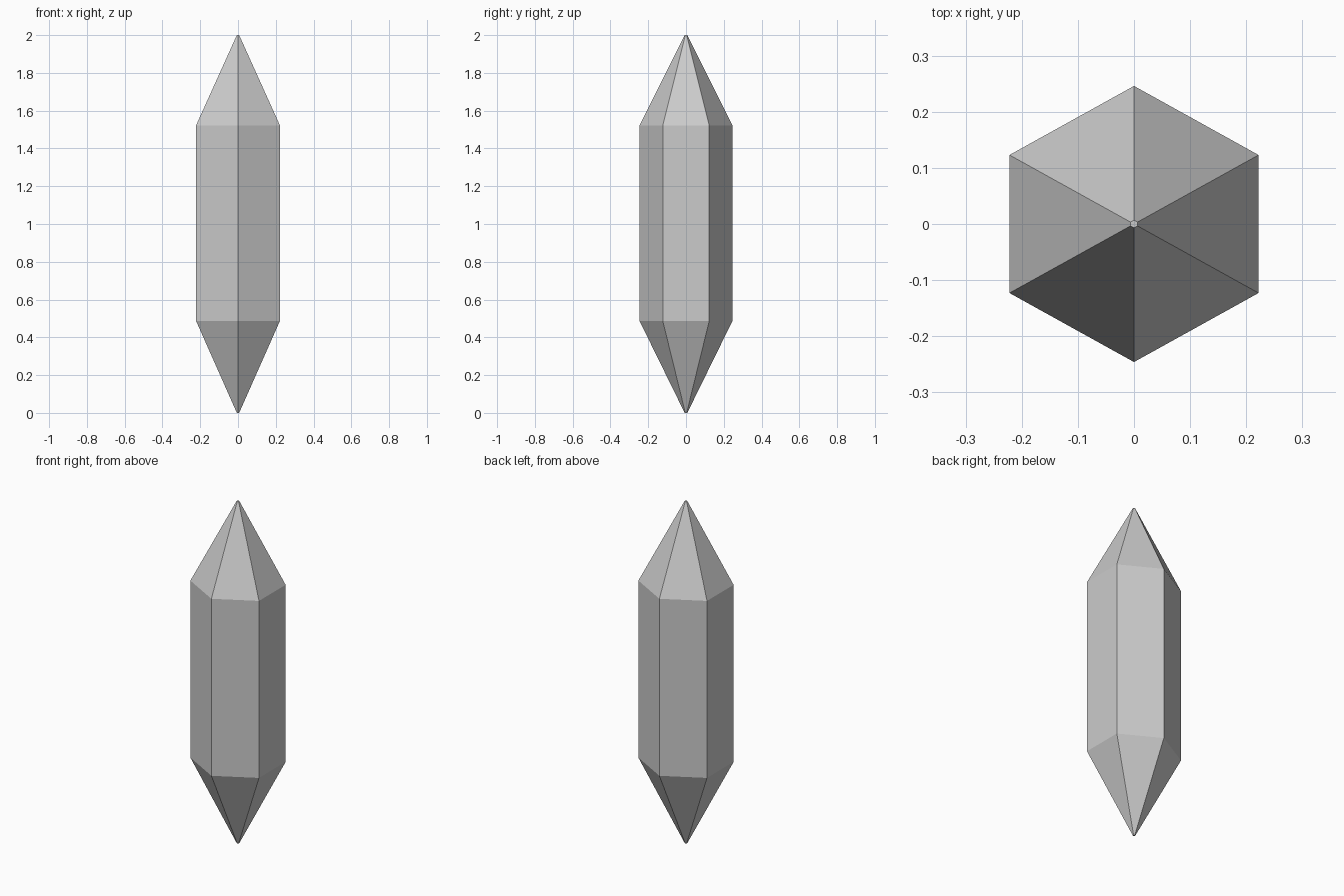
import bpy, bmesh
from math import cos, sin, radians

if "Cube" in bpy.data.objects:
    bpy.data.objects.remove(bpy.data.objects["Cube"])

# Hexagonal cross-section, slightly wider in x than a regular hexagon
HALF_Y = 0.246
HALF_X = 0.222

# (height, scale of section): blunt lower tip, prism, blunt upper tip
PROFILE = [(0.0, 0.028), (0.487, 1.0), (1.522, 1.0), (2.0, 0.028)]


def add_ring(bm, z, scale):
    ring = []
    for i in range(6):
        a = radians(90 + 60 * i)
        x = cos(a) / cos(radians(30)) * HALF_X * scale
        ring.append(bm.verts.new((x, sin(a) * HALF_Y * scale, z)))
    return ring


# Double-pointed crystal
bm = bmesh.new()
rings = [add_ring(bm, z, s) for z, s in PROFILE]
for low, high in zip(rings, rings[1:]):
    for i in range(6):
        j = (i + 1) % 6
        bm.faces.new((low[i], low[j], high[j], high[i]))
bm.faces.new(rings[0][::-1])
bm.faces.new(rings[-1])

mesh = bpy.data.meshes.new("crystal")
bm.to_mesh(mesh)
bm.free()
bpy.context.collection.objects.link(bpy.data.objects.new("crystal", mesh))
